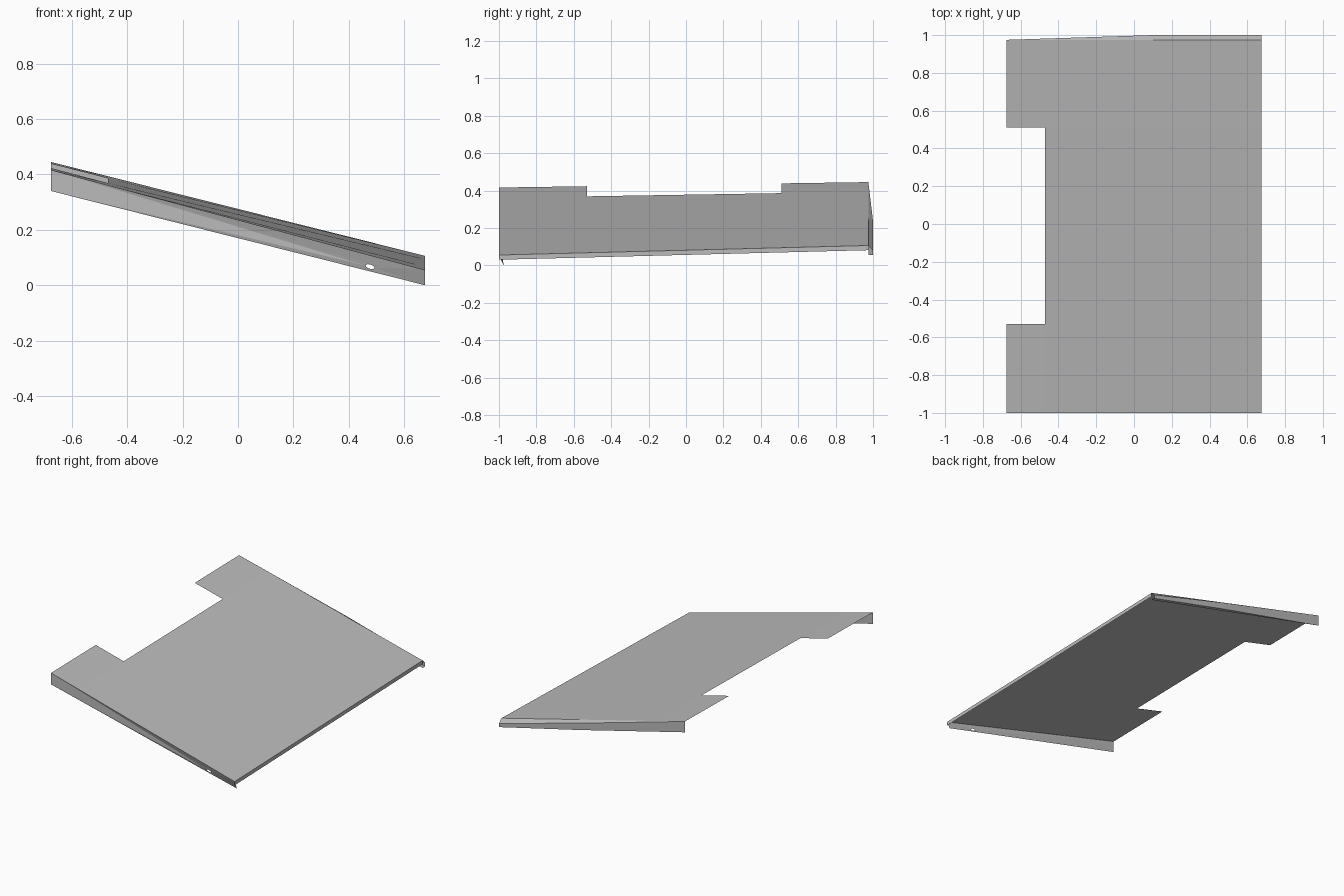
import bpy, bmesh, math

cube = bpy.data.objects.get("Cube")
if cube:
    bpy.data.objects.remove(cube, do_unlink=True)

X, FRONT, BACK = 0.675, -1.0, 0.975
NOTCH_X = -0.47

grey = bpy.data.materials.new("sheet grey")
grey.use_nodes = True
grey.diffuse_color = (0.5, 0.5, 0.5, 1)
grey.node_tree.nodes["Principled BSDF"].inputs["Base Color"].default_value = (0.5, 0.5, 0.5, 1)


def mix(a, b, t):
    return a + (b - a) * t


def along(x):
    """0 at the raised end, 1 at the low end"""
    return (x + X) / (2 * X)


def sheet_z(x, y):
    """Height of the slightly twisted panel"""
    t = along(x)
    return mix(mix(0.416, 0.055, t), mix(0.445, 0.106, t), (y - FRONT) / (BACK - FRONT))


def finish(name, bm):
    mesh = bpy.data.meshes.new(name)
    bm.to_mesh(mesh)
    bm.free()
    mesh.materials.append(grey)
    obj = bpy.data.objects.new(name, mesh)
    bpy.context.collection.objects.link(obj)
    return obj


def loft(name, rows, skip=()):
    """Skin a grid of points row by row"""
    bm = bmesh.new()
    grid = [[bm.verts.new(p) for p in row] for row in rows]
    for i in range(len(rows) - 1):
        for j in range(len(rows[0]) - 1):
            if (i, j) not in skip:
                bm.faces.new((grid[i][j], grid[i + 1][j], grid[i + 1][j + 1], grid[i][j + 1]))
    bmesh.ops.remove_doubles(bm, verts=bm.verts, dist=0.0001)
    return finish(name, bm)


# Main panel with a notch in the raised edge
loft("main_panel",
     [[(x, y, sheet_z(x, y)) for y in (FRONT, -0.53, 0.51, BACK)] for x in (-X, NOTCH_X, X)],
     skip={(0, 1)})

# Short lip folded down along the low edge
loft("low_edge_lip",
     [[(X, y, sheet_z(X, y) - drop) for y in (FRONT, BACK)] for drop in (0.025, 0)])

# Front flange with a slotted hole, leaning inward toward the low end
bm = bmesh.new()


def outline(points):
    verts = [bm.verts.new((x, FRONT, z)) for x, z in points]
    return [bm.edges.new((v, verts[i - 1])) for i, v in enumerate(verts)]


edges = outline([(-X, sheet_z(-X, FRONT)), (-X, 0.34), (X, 0), (X, sheet_z(X, FRONT))])
slope = -0.25
hole = []
for i in range(12):
    a = i * math.tau / 12
    dx = 0.016 * math.cos(a)
    hole.append((0.477 + dx, 0.067 + slope * dx + 0.008 * math.sin(a)))
edges += outline(hole)
bmesh.ops.triangle_fill(bm, use_beauty=True, edges=edges, normal=(0, -1, 0))
for v in bm.verts:
    t = along(v.co.x)
    depth = (sheet_z(v.co.x, FRONT) - v.co.z) / mix(0.076, 0.055, t)
    v.co.y += 0.024 * t * depth
for f in bm.faces:
    f.normal_update()
    if f.normal.y > 0:
        f.normal_flip()
finish("front_flange", bm)

# Back flange: a tapering shoulder, a wall and a narrow return lip
rows = []
for x, flare in ((-X, 0), (0.1, 0.025), (X, 0.025)):
    t = along(x)
    top = sheet_z(x, BACK)
    low = top - mix(0.072, 0.05, t)
    rows.append([(x, BACK, top), (x, BACK + flare, top - 0.025 * t),
                 (x, BACK + flare, low), (x, BACK, low)])
loft("back_flange", [row[::-1] for row in rows][::-1])
for obj in bpy.context.collection.objects:
    if obj.name == "back_flange":
        bm = bmesh.new()
        bm.from_mesh(obj.data)
        # Turn the shoulder and wall outward
        flip = [f for f in bm.faces if f.normal.y < -0.1]
        bmesh.ops.reverse_faces(bm, faces=flip)
        bm.to_mesh(obj.data)
        bm.free()
